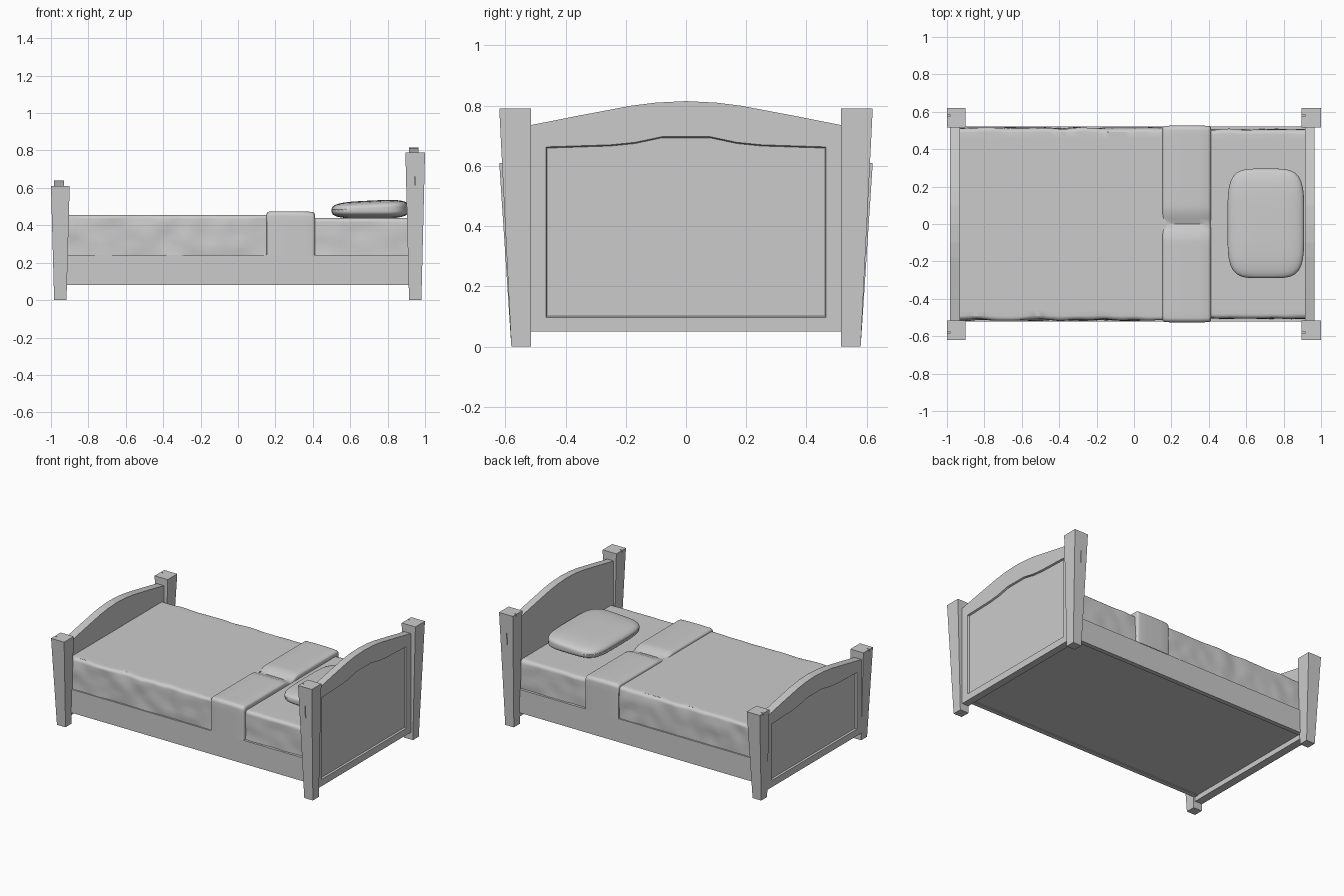
import bpy, bmesh, math
from mathutils import Vector, noise

if "Cube" in bpy.data.objects:
    bpy.data.objects.remove(bpy.data.objects["Cube"])


def make(name, verts, faces, smooth=False):
    me = bpy.data.meshes.new(name)
    me.from_pydata(verts, [], faces)
    bm = bmesh.new()
    bm.from_mesh(me)
    bmesh.ops.recalc_face_normals(bm, faces=bm.faces)
    bm.to_mesh(me)
    bm.free()
    ob = bpy.data.objects.new(name, me)
    bpy.context.collection.objects.link(ob)
    if smooth:
        bpy.ops.object.select_all(action='DESELECT')
        ob.select_set(True)
        bpy.context.view_layer.objects.active = ob
        bpy.ops.object.shade_smooth_by_angle(angle=math.radians(40))
    return ob


def skin(rings):
    """Join equal closed rings with quads and cap both ends."""
    n = len(rings[0])
    verts = [p for r in rings for p in r]
    faces = [(i * n + j, i * n + (j + 1) % n, (i + 1) * n + (j + 1) % n, (i + 1) * n + j)
             for i in range(len(rings) - 1) for j in range(n)]
    faces += [tuple(range(n)), tuple(range(len(verts) - n, len(verts)))]
    return verts, faces


def rect(x0, x1, y0, y1, z):
    return [(x0, y0, z), (x1, y0, z), (x1, y1, z), (x0, y1, z)]


def box(name, x0, x1, y0, y1, z0, z1):
    return make(name, *skin([rect(x0, x1, y0, y1, z0), rect(x0, x1, y0, y1, z1)]))


# Arched end boards with a sunken panel on the outer face
OUTLINE = [(0, .815), (.1, .81), (.18, .80), (.35, .768), (.517, .735), (.517, .05)]
PANEL = [(0, .697), (.08, .697), (.17, .678), (.25, .67), (.465, .663), (.465, .097)]


def board(name, x_in, x_out, drop):
    s = 1 if x_out > x_in else -1

    def ring(half, x, inset=0):
        right = [(y - (inset if y > .4 else 0),
                  z - drop - inset if z > .2 else z + inset) for y, z in half]
        full = right + [(-y, z) for y, z in reversed(right[1:])]
        return [(x, y, z) for y, z in full]
    return make(name, *skin([ring(OUTLINE, x_in), ring(OUTLINE, x_out),
                             ring(PANEL, x_out), ring(PANEL, x_out - s * .012, .004)]))


board("headboard", .915, .965, 0)
board("footboard", -.93, -.985, .175)


# Tapered corner posts with small carved nicks
def post(name, cx, half, height, s, cuts):
    rings = [rect(cx - .033, cx + .033, s * .515, s * .58, 0),
             rect(cx - half, cx + half, s * .515, s * .62, height)]
    ob = make(name, *skin(rings))
    for i, (x0, x1, y0, y1, z0, z1) in enumerate(cuts):
        c = box(f"{name}_nick_cutter_{i}", x0, x1, s * y0, s * y1, z0, z1)
        c.hide_render = True
        c.hide_viewport = True
        m = ob.modifiers.new("nick", 'BOOLEAN')
        m.operation = 'DIFFERENCE'
        m.object = c
        m.solver = 'EXACT'


for s, side in ((-1, "front"), (1, "back")):
    post(f"head_post_{side}", .9475, .0525, .79, s,
         [(.943, .947, .603, .65, .575, .66), (.88, .916, .578, .582, .775, .81)])
    post(f"foot_post_{side}", -.95, .05, .61, s,
         [(-1.02, -.982, .578, .582, .595, .63)])

# Solid bed base with its side rails
box("bed_base", -.935, .92, -.505, .505, .085, .24)
for s, side in ((-1, "front"), (1, "back")):
    box(f"side_rail_{side}", -.935, .92, s * .49, s * .522, .08, .242)


# Bedding: rounded section carried along x, with soft wrinkles and optional dip
def bedding(name, stations, z0, r, wrinkle=0, dip=0):
    rings = []
    for x, hw, top in stations:
        half = [(hw, z0 + (top - r - z0) * k / 6) for k in range(6)]
        half += [(hw - r + r * math.cos(a), top - r + r * math.sin(a))
                 for a in (math.pi / 2 * k / 6 for k in range(7))]
        half += [((hw - r) * (1 - k / 16), top) for k in range(1, 16)]
        pts = half + [(0, top)] + [(-y, z) for y, z in reversed(half)]
        ring = []
        for y, z in pts:
            if abs(y) > hw - r:
                y += wrinkle * noise.noise(Vector((x * 9, y * 4, z * 12)))
            z -= dip * math.exp(-(y / .04) ** 2) * (z > top - r)
            ring.append((x, y, z))
        rings.append(ring)
    return make(name, *skin(rings), smooth=True)


def span(x0, x1, hw, top, n):
    return [(x0 + (x1 - x0) * i / n, hw, top) for i in range(n + 1)]


bedding("mattress", span(-.92, .916, .505, .44, 50), .23, .025, wrinkle=.008)
bedding("blanket", span(-.93, .17, .513, .456, 50), .235, .022, wrinkle=.01)
bedding("blanket_fold",
        [(.153, .512, .455), (.154, .518, .465), (.16, .523, .471), (.17, .525, .474),
         (.225, .526, .475), (.285, .526, .475), (.345, .526, .474), (.395, .525, .472),
         (.405, .523, .468), (.41, .518, .462), (.411, .510, .45)],
        .24, .025, dip=.025)

# Pillow: sphere pushed out to a puffy rounded rectangle
bm = bmesh.new()
bmesh.ops.create_uvsphere(bm, u_segments=64, v_segments=28, radius=1)
for v in bm.verts:
    rho, a = math.hypot(v.co.x, v.co.y), math.atan2(v.co.y, v.co.x)
    c, s = math.cos(a), math.sin(a)
    foot = (abs(c) ** 4.5 + abs(s) ** 4.5) ** (-1 / 4.5)
    k = (rho ** 3.5 + abs(v.co.z) ** 3.5) ** (-1 / 3.5)
    x, y, z = rho * k * foot * c, rho * k * foot * s, v.co.z * k
    v.co = (.705 + .205 * x, .003 + .293 * y, .484 + .048 * z + (.01 * x if z > 0 else 0))
me = bpy.data.meshes.new("pillow")
bm.to_mesh(me)
bm.free()
me.shade_smooth()
bpy.context.collection.objects.link(bpy.data.objects.new("pillow", me))
